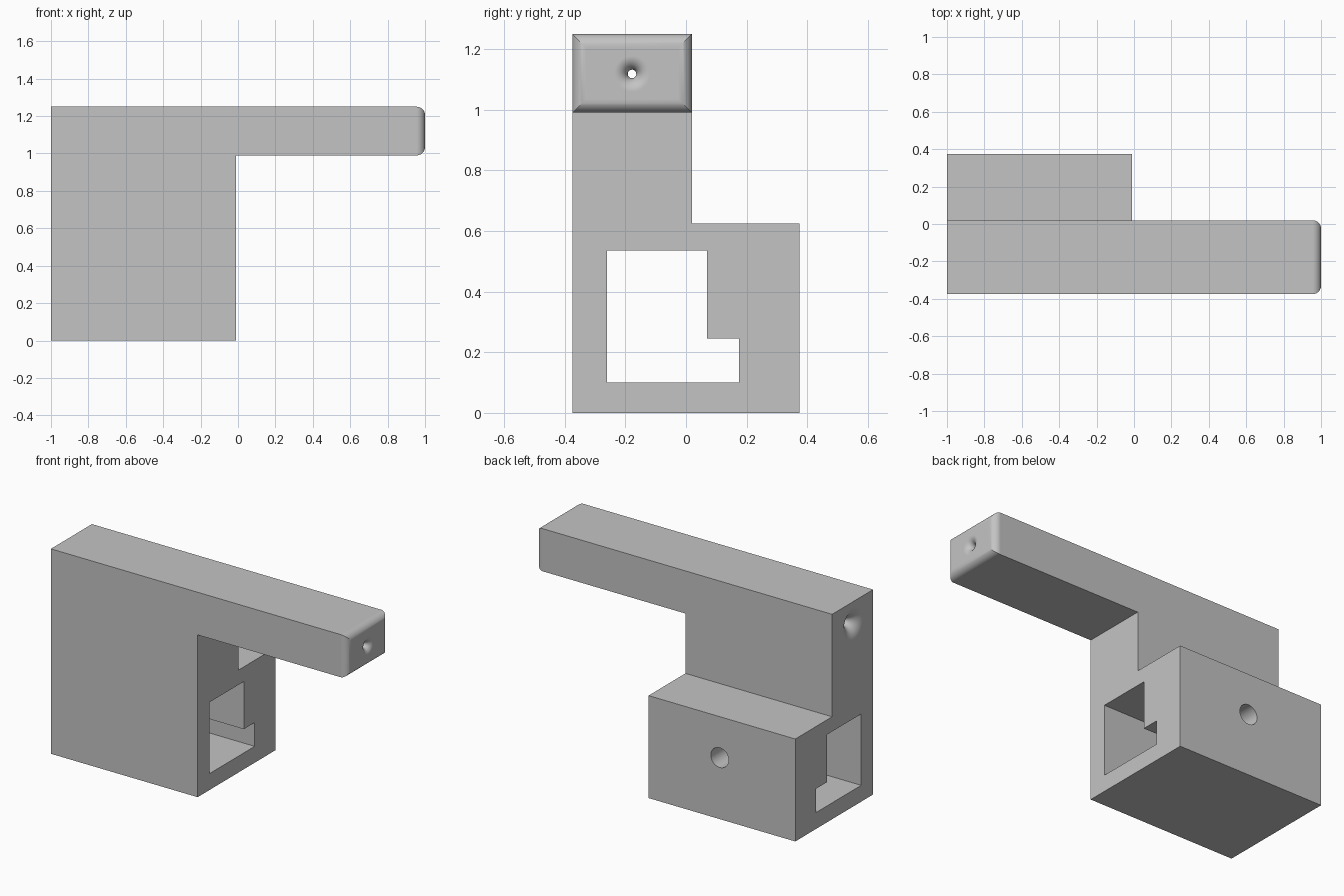
import bpy, bmesh, math
from mathutils import Matrix, Vector

cube = bpy.data.objects.get("Cube")
if cube:
    bpy.data.objects.remove(cube, do_unlink=True)

grey = bpy.data.materials.new("plain_grey")
colour = (0.55, 0.55, 0.55, 1)
grey.diffuse_color = colour
grey.use_nodes = True
grey.node_tree.nodes["Principled BSDF"].inputs["Base Color"].default_value = colour


def finish(name, bm):
    bmesh.ops.recalc_face_normals(bm, faces=bm.faces[:])
    mesh = bpy.data.meshes.new(name)
    bm.to_mesh(mesh)
    bm.free()
    mesh.materials.append(grey)
    obj = bpy.data.objects.new(name, mesh)
    bpy.context.collection.objects.link(obj)
    return obj


def prism(name, profile, x0, x1):
    """Extrude a (y, z) profile along x."""
    bm = bmesh.new()
    face = bm.faces.new([bm.verts.new((x0, y, z)) for y, z in profile])
    new = bmesh.ops.extrude_face_region(bm, geom=[face])["geom"]
    bmesh.ops.translate(bm, vec=(x1 - x0, 0, 0),
                        verts=[v for v in new if isinstance(v, bmesh.types.BMVert)])
    return finish(name, bm)


def lathe(name, profile, y, z, sides=48):
    """Solid of revolution about an x-parallel axis from (x, radius) points."""
    bm = bmesh.new()
    rings = [[bm.verts.new((x, y + r * math.cos(math.tau * i / sides),
                            z + r * math.sin(math.tau * i / sides)))
              for i in range(sides)] for x, r in profile]
    for a, b in zip(rings, rings[1:]):
        for i in range(sides):
            j = (i + 1) % sides
            bm.faces.new((a[i], a[j], b[j], b[i]))
    bm.faces.new(rings[0])
    bm.faces.new(rings[-1])
    return finish(name, bm)


def cut(obj, cutter):
    """Subtract the cutter, keep the result and discard the cutter."""
    cutter.hide_render = True
    mod = obj.modifiers.new("cut", "BOOLEAN")
    mod.operation, mod.solver, mod.object = "DIFFERENCE", "EXACT", cutter
    graph = bpy.context.evaluated_depsgraph_get()
    mesh = bpy.data.meshes.new_from_object(obj.evaluated_get(graph))
    obj.modifiers.clear()
    obj.data = mesh
    bpy.data.objects.remove(cutter, do_unlink=True)


# Stepped block running the full length, relieved below the arm
bracket = prism("bracket_with_arm", [(-.375, 0), (.375, 0), (.375, .625),
                                     (.02, .625), (.02, 1.25), (-.375, 1.25)], -1, 1)
cut(bracket, prism("under_arm_cutter", [(-.5, -.1), (.5, -.1), (.5, .99), (-.5, .99)], -.01, 1.1))

# Stepped channel through the lower block
cut(bracket, prism("channel_cutter", [(-.26, .10), (.175, .10), (.175, .245),
                                      (.07, .245), (.07, .535), (-.26, .535)], -1.1, .1))

# Round screw hole from the back into the channel
screw = lathe("screw_hole_cutter", [(0, .06), (.5, .06)], 0, 0)
screw.data.transform(Matrix.Translation((-.49, 0, .375)) @ Matrix.Rotation(math.pi / 2, 4, "Z"))
cut(bracket, screw)

# Rounded rim of the arm tip
bm = bmesh.new()
bm.from_mesh(bracket.data)
rim = [e for e in bm.edges if all(v.co.x > .99 for v in e.verts)]
bmesh.ops.bevel(bm, geom=rim, offset=.045, segments=10, profile=.5, affect="EDGES")
bm.to_mesh(bracket.data)
bm.free()

# Fine bore along the arm, flaring tangentially into both end faces
bore, wide, narrow, steps = .014, .10, .045, 12
turns = [math.pi / 2 * i / steps for i in range(steps + 1)]
left = [(-1 + wide * math.sin(a), bore + wide * (1 - math.cos(a))) for a in reversed(turns)]
left = [(-1 + wide * (1 - math.cos(a)), bore + wide * (1 - math.sin(a))) for a in turns]
right = [(1 - narrow * (1 - math.cos(a)), bore + narrow * (1 - math.sin(a))) for a in reversed(turns)]
ends = [(-1.05, left[0][1])], [(1.05, right[-1][1])]
cut(bracket, lathe("bore_cutter", ends[0] + left + right + ends[1], -.178, 1.118))

# Smooth shading on the rounds, crisp on the flat faces
bpy.ops.object.select_all(action="DESELECT")
bracket.select_set(True)
bpy.context.view_layer.objects.active = bracket
bpy.ops.object.shade_smooth_by_angle(angle=math.radians(30))
weighted = bracket.modifiers.new("clean_normals", "WEIGHTED_NORMAL")
weighted.keep_sharp = True
